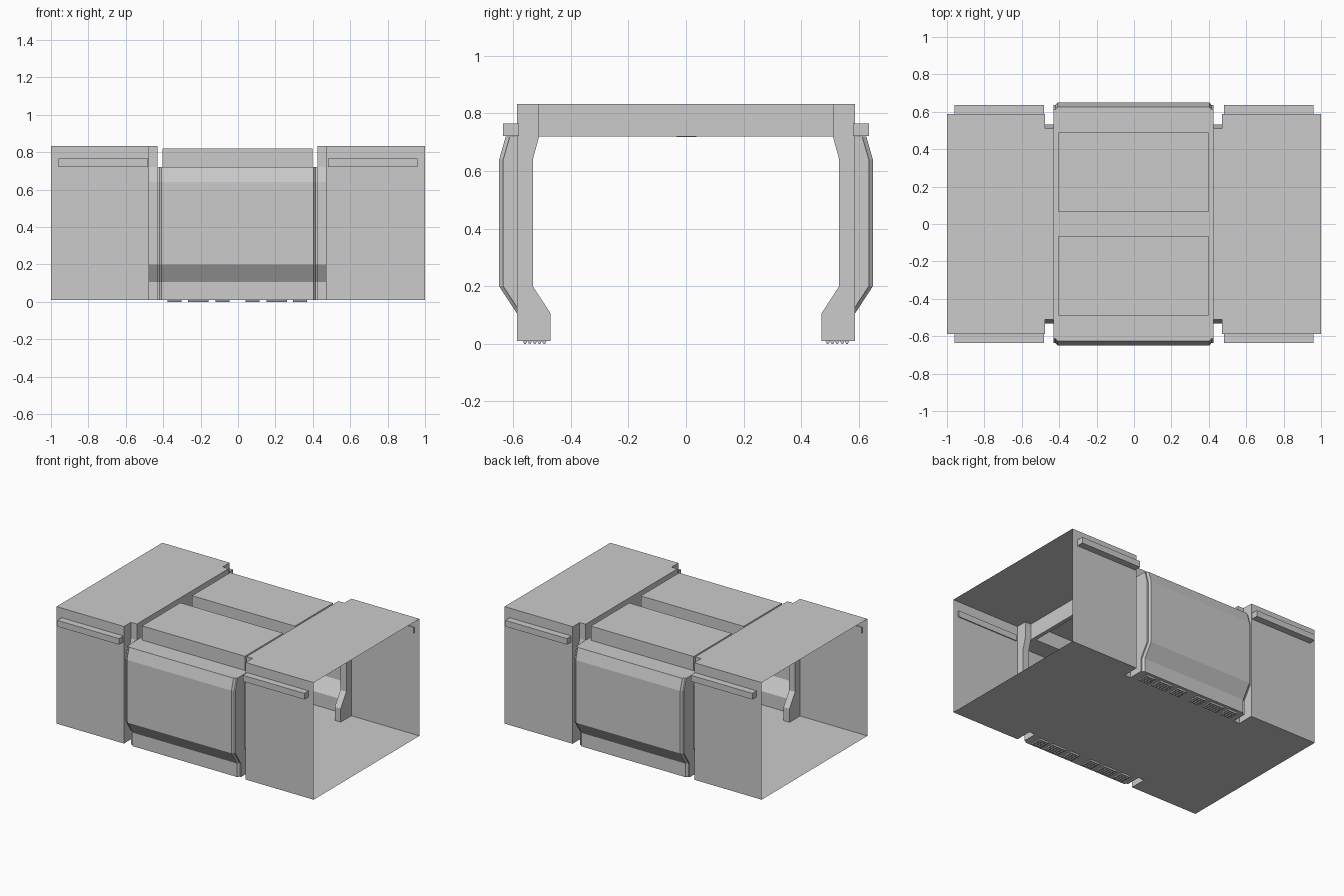
import bpy, bmesh

cube = bpy.data.objects.get("Cube")
if cube:
    bpy.data.objects.remove(cube)

grey = bpy.data.materials.new("plain_grey")
grey.use_nodes = True
color = (0.6, 0.6, 0.6, 1)
grey.diffuse_color = color
grey.node_tree.nodes["Principled BSDF"].inputs["Base Color"].default_value = color

SHIFT = -0.003            # the middle section sits slightly off centre
FLOOR, ROOF, LEDGE, HATCH = 0.01, 0.833, 0.72, 0.82
HEIGHTS = (FLOOR, 0.105, 0.2, 0.64, LEDGE)


def finish(bm, name):
    mesh = bpy.data.meshes.new(name)
    bm.to_mesh(mesh)
    bm.free()
    mesh.materials.append(grey)
    obj = bpy.data.objects.new(name, mesh)
    bpy.context.collection.objects.link(obj)
    return obj


def add_box(name, x, y, z):
    bm = bmesh.new()
    bmesh.ops.create_cube(bm, size=1)
    for v in bm.verts:
        for axis, (low, high) in enumerate((x, y, z)):
            v.co[axis] = high if v.co[axis] > 0 else low
    return finish(bm, name)


def half_profile(widths, edge, edge_z, top_z):
    """Wall from the floor up, then the roof towards the centre line."""
    wall = list(zip(widths, HEIGHTS))
    return wall + [(edge, edge_z), (0.49, top_z), (0.065, top_z), (0.065, edge_z)]


def ring(half):
    return half + [(-y, z) for y, z in reversed(half)]


# Cross-sections of the tunnel shell
bulge = (0.587, 0.587, 0.649, 0.649, 0.626)
end = ring(half_profile((0.587,) * 5, 0.587, ROOF, ROOF))
neck = ring(half_profile((0.47, 0.47, 0.532, 0.532, 0.51), 0.51, ROOF, ROOF))
rim = ring(half_profile([w - 0.014 for w in bulge], 0.49, LEDGE, LEDGE))
middle = ring(half_profile(bulge, 0.49, LEDGE, LEDGE))
hatches = ring(half_profile(bulge, 0.49, LEDGE, HATCH))

half_run = [(1.0, end), (0.473, end), (0.473, neck), (0.427, neck),
            (0.427, rim), (0.418, rim), (0.406, middle), (0.4, middle), (0.4, hatches)]
stations = [(-x, p) for x, p in half_run] + [(x, p) for x, p in reversed(half_run)]

# Tunnel shell, open at both ends
bm = bmesh.new()
rings = []
for x, profile in stations:
    px = x if abs(x) == 1 else x + SHIFT
    rings.append([bm.verts.new((px, y, z)) for y, z in profile])
for a, b in zip(rings, rings[1:]):
    for i in range(len(a)):
        j = (i + 1) % len(a)
        bm.faces.new((a[i], a[j], b[j], b[i]))
flat = [f for f in bm.faces if f.calc_area() < 1e-6]
bmesh.ops.delete(bm, geom=flat, context='FACES')
bmesh.ops.remove_doubles(bm, verts=bm.verts, dist=1e-5)
finish(bm, "tunnel_shell")

# Strip in the channel between the roof hatches
add_box("channel_strip", (-0.385, 0.36), (-0.033, 0.037), (LEDGE - 0.002, LEDGE + 0.006))

# Rails on the outside of the end sections
for side, sy in (("front", -1), ("back", 1)):
    for hand, sx in (("left", 1), ("right", -1)):
        add_box(f"{side}_{hand}_rail", sorted((sx * 0.482, sx * 0.96)),
                sorted((sy * 0.58, sy * 0.635)), (0.722, 0.765))

# Ridged foot pads under the middle section
for side, sy in (("front", -1), ("back", 1)):
    bm = bmesh.new()
    for sx in (-1, 1):
        for x0, x1 in ((0.043, 0.118), (0.156, 0.265), (0.298, 0.373)):
            for row in range(5):
                y = sy * (0.492 + row * 0.0168)
                ends = [[bm.verts.new((sx * x + SHIFT, y + dy, z))
                         for dy, z in ((-0.008, FLOOR), (-0.003, 0), (0.003, 0), (0.008, FLOOR))]
                        for x in (x0, x1)]
                for k in range(4):
                    m = (k + 1) % 4
                    bm.faces.new((ends[0][k], ends[0][m], ends[1][m], ends[1][k]))
                for cap in ends:
                    bm.faces.new(cap)
    bmesh.ops.recalc_face_normals(bm, faces=bm.faces)
    finish(bm, f"{side}_foot_ridges")
